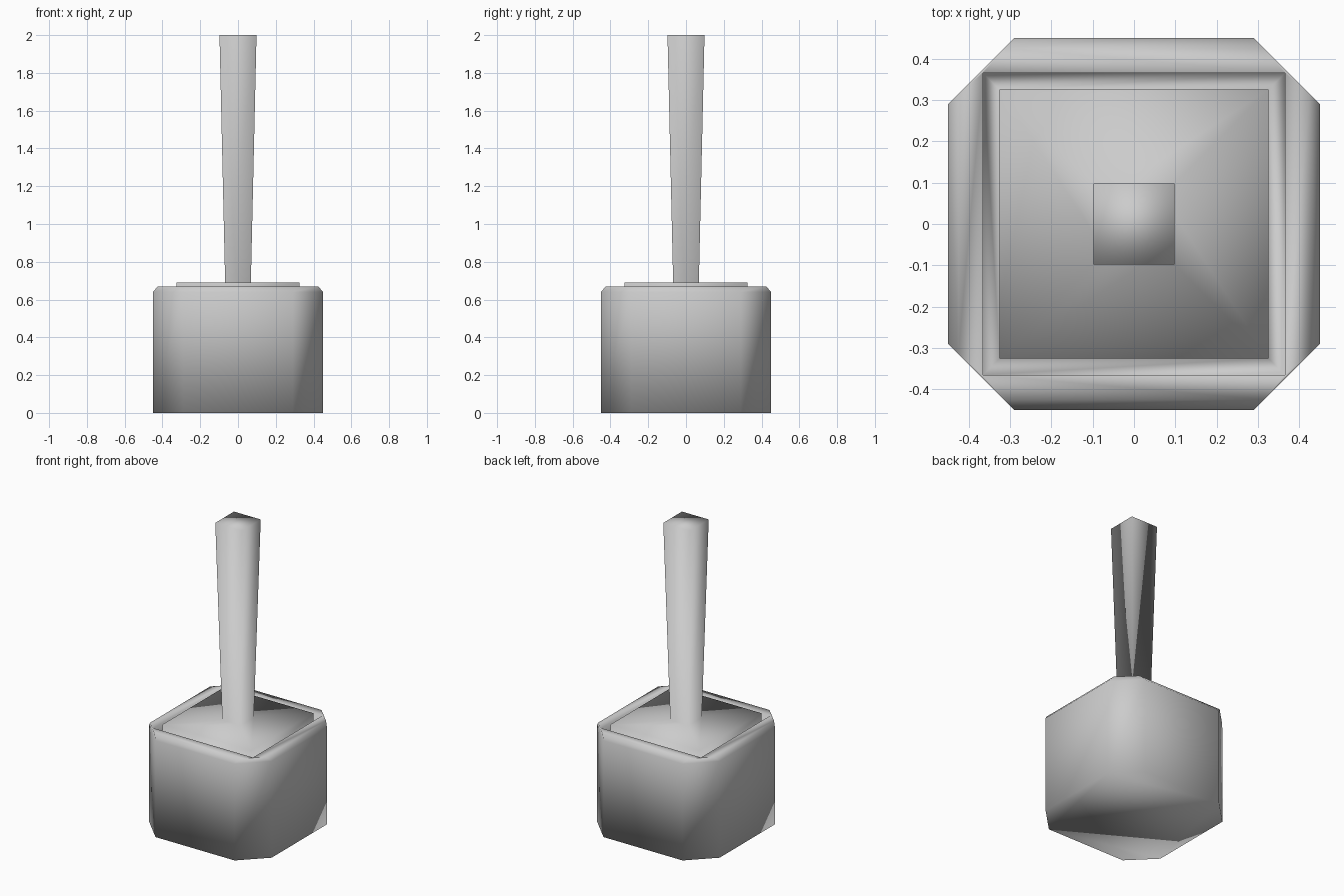
import bpy, bmesh

if "Cube" in bpy.data.objects:
    bpy.data.objects.remove(bpy.data.objects["Cube"])

bm = bmesh.new()


def square(h, z):
    return [bm.verts.new((x * h, y * h, z)) for x, y in ((1, -1), (1, 1), (-1, 1), (-1, -1))]


def octagon(a, b, z):
    # square with cut corners: a = half width, b = half length of the flat side
    pts = [(b, -a), (a, -b), (a, b), (b, a), (-b, a), (-a, b), (-a, -b), (-b, -a)]
    return [bm.verts.new((x, y, z)) for x, y in pts]


def skin(lower, upper):
    n = len(lower)
    for i in range(n):
        j = (i + 1) % n
        bm.faces.new((lower[i], lower[j], upper[j], upper[i]))


# outer body: octagonal prism with a narrow bevel under the rim
base = octagon(0.45, 0.29, 0.0)
wall = octagon(0.45, 0.29, 0.64)
rim = octagon(0.425, 0.315, 0.67)
bm.faces.new(base[::-1])
skin(base, wall)
skin(wall, rim)

# flat rim from the octagon to the square opening
opening = square(0.365, 0.67)
for k in range(4):
    a, b, c = rim[2 * k], rim[2 * k + 1], rim[(2 * k + 2) % 8]
    bm.faces.new((opening[k], a, b))
    bm.faces.new((opening[k], b, c, opening[(k + 1) % 4]))

# groove, raised inner pad, and flaring square handle
rings = [opening] + [square(h, z) for h, z in (
    (0.365, 0.57), (0.325, 0.57), (0.325, 0.69), (0.068, 0.69), (0.098, 2.0))]
for lo, hi in zip(rings, rings[1:]):
    skin(lo, hi)
bm.faces.new(rings[-1])

bmesh.ops.recalc_face_normals(bm, faces=bm.faces)
for f in bm.faces:
    f.smooth = True
mesh = bpy.data.meshes.new("block_with_handle")
bm.to_mesh(mesh)
bm.free()
obj = bpy.data.objects.new("block_with_handle", mesh)
bpy.context.collection.objects.link(obj)
